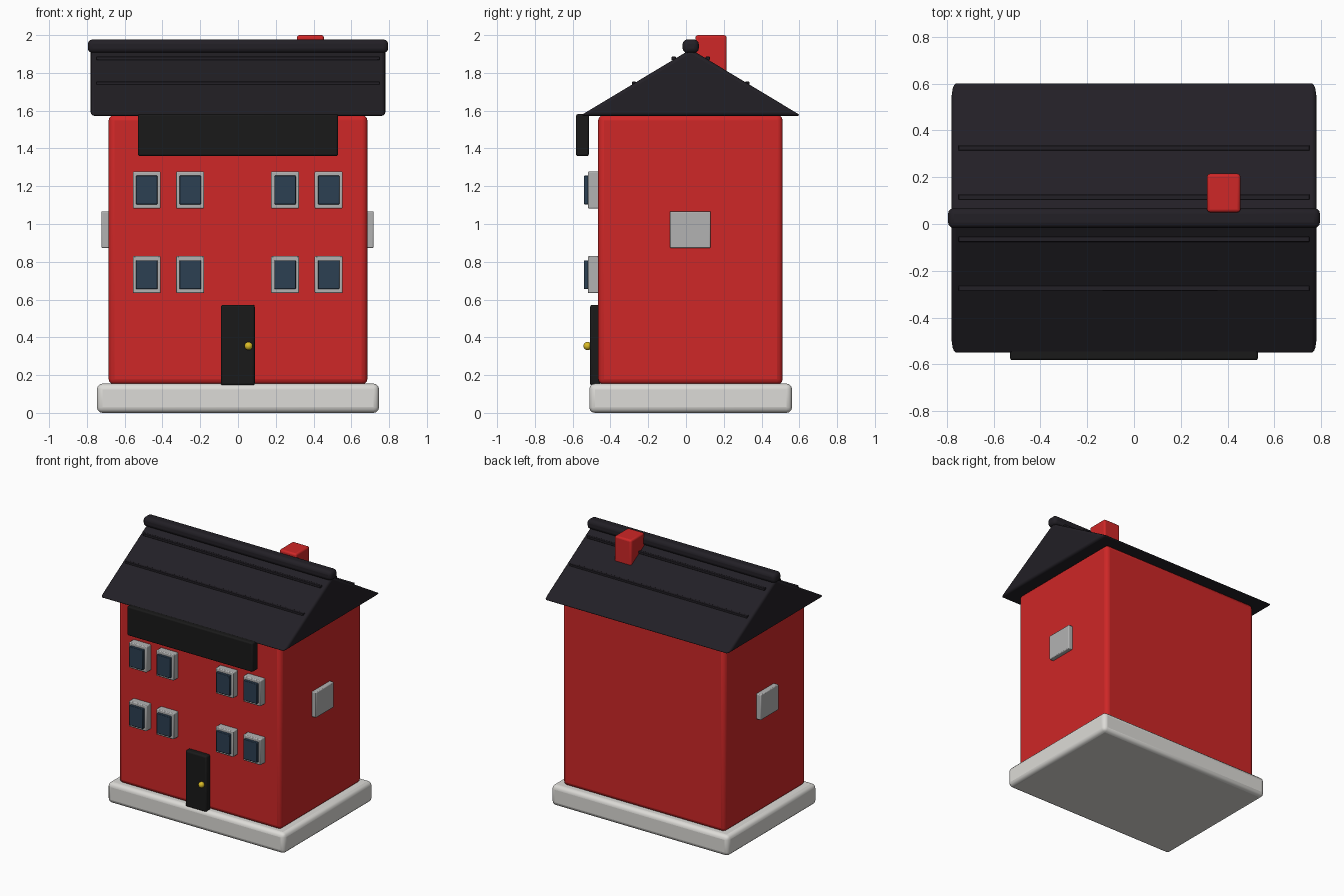
import bpy, bmesh, math

if "Cube" in bpy.data.objects:
    bpy.data.objects.remove(bpy.data.objects["Cube"])


def material(name, color):
    m = bpy.data.materials.new(name)
    m.diffuse_color = (*color, 1)
    m.use_nodes = True
    m.node_tree.nodes["Principled BSDF"].inputs["Base Color"].default_value = m.diffuse_color
    return m


RED = material("red", (0.62, 0.02, 0.02))
BLACK = material("black", (0.016, 0.014, 0.019))
DOOR = material("door_black", (0.01, 0.01, 0.01))
WHITE = material("off_white", (0.72, 0.71, 0.68))
FRAME = material("frame_grey", (0.45, 0.45, 0.45))
GLASS = material("glass_blue", (0.025, 0.05, 0.085))
BRASS = material("brass", (0.7, 0.5, 0.02))


def finish(name, bm, mat, bevel, segments=3):
    bmesh.ops.recalc_face_normals(bm, faces=bm.faces)
    mesh = bpy.data.meshes.new(name)
    bm.to_mesh(mesh)
    bm.free()
    ob = bpy.data.objects.new(name, mesh)
    bpy.context.collection.objects.link(ob)
    mesh.materials.append(mat)
    if bevel:
        mod = ob.modifiers.new("bevel", "BEVEL")
        mod.width, mod.segments = bevel, segments
    bpy.ops.object.select_all(action="DESELECT")
    ob.select_set(True)
    bpy.context.view_layer.objects.active = ob
    bpy.ops.object.shade_smooth_by_angle(angle=math.radians(35))
    return ob


def box(name, xs, ys, zs, mat, bevel=0.0, segments=3):
    bm = bmesh.new()
    bmesh.ops.create_cube(bm, size=1)
    for v in bm.verts:
        v.co = [lo + (c + 0.5) * (hi - lo) for c, (lo, hi) in zip(v.co, (xs, ys, zs))]
    return finish(name, bm, mat, bevel, segments)


# Plinth and walls
box("plinth", (-0.747, 0.747), (-0.512, 0.562), (0, 0.155), WHITE, 0.03)
box("walls", (-0.685, 0.685), (-0.465, 0.512), (0.15, 1.578), RED, 0.03)

# Gable roof: triangular profile extruded along x
MID, HALF, EAVE, APEX = 0.025, 0.585, 1.573, 1.925
bm = bmesh.new()
tri = [bm.verts.new((-0.78, y, z)) for y, z in
       ((MID - HALF, EAVE), (MID + HALF, EAVE), (MID, APEX))]
ext = bmesh.ops.extrude_face_region(bm, geom=[bm.faces.new(tri)])
bmesh.ops.translate(bm, vec=(1.56, 0, 0),
                    verts=[g for g in ext["geom"] if isinstance(g, bmesh.types.BMVert)])
# Close the starting end of the prism
if len(bm.faces) < 5:
    bm.faces.new(tri)
finish("roof", bm, BLACK, 0.018)

# Ridge cap and slim roof battens
box("ridge_cap", (-0.795, 0.795), (MID - 0.043, MID + 0.043), (1.905, 1.977), BLACK, 0.025)
slope = (APEX - EAVE) / HALF
for side in (-1, 1):
    for off, lift in ((0.09, 0.006), (0.3, 0.0)):
        y, z = MID + side * off, APEX - slope * off + lift
        box("roof_batten", (-0.75, 0.75), (y - 0.011, y + 0.011), (z - 0.009, z + 0.009), BLACK, 0.003, 2)

# Chimney
box("chimney", (0.312, 0.455), (0.05, 0.215), (1.72, 2.0), RED, 0.013)

# Sign board
box("sign_board", (-0.53, 0.53), (-0.582, -0.514), (1.36, 1.582), DOOR, 0.01)

# Front windows
for x in (-0.483, -0.253, 0.249, 0.48):
    for z in (0.732, 1.18):
        box("window_frame", (x - 0.074, x + 0.074), (-0.52, -0.46), (z - 0.098, z + 0.098), FRAME, 0.006, 2)
        box("window_pane", (x - 0.057, x + 0.057), (-0.54, -0.51), (z - 0.076, z + 0.076), GLASS, 0.004, 2)

# Side windows
for x0, x1 in ((-0.723, -0.67), (0.67, 0.718)):
    box("side_window", (x0, x1), (-0.085, 0.131), (0.873, 1.067), FRAME, 0.006, 2)

# Door and knob
box("door", (-0.091, 0.089), (-0.508, -0.455), (0.145, 0.572), DOOR, 0.012)
bm = bmesh.new()
bmesh.ops.create_uvsphere(bm, u_segments=24, v_segments=12, radius=0.022)
bmesh.ops.translate(bm, vec=(0.056, -0.521, 0.354), verts=bm.verts)
finish("door_knob", bm, BRASS, 0)
